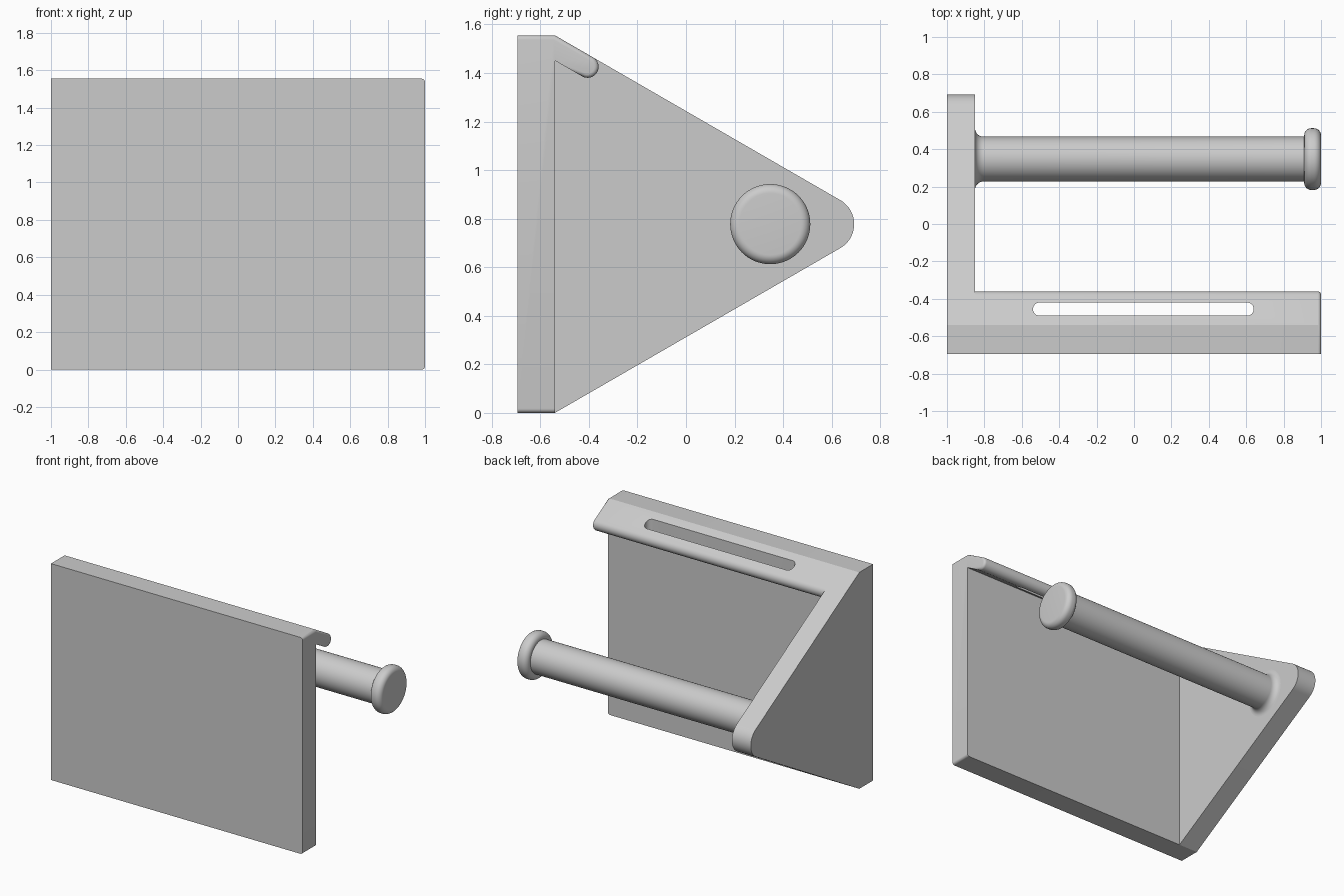
import bpy, bmesh
from math import sin, cos, tan, pi, radians
from mathutils import Vector

cube = bpy.data.objects.get("Cube")
if cube:
    bpy.data.objects.remove(cube, do_unlink=True)

grey = bpy.data.materials.new("plain grey")
grey.use_nodes = True
grey.diffuse_color = (0.6, 0.6, 0.6, 1)
grey.node_tree.nodes["Principled BSDF"].inputs["Base Color"].default_value = grey.diffuse_color

FRONT, BACK, HEIGHT = -0.695, -0.54, 1.555
LEFT, WALL = -1.0, -0.85
MID = HEIGHT / 2
SLOPE = radians(30)


def arc(cx, cy, r, start, end, steps):
    """Points on a circular arc, angles in degrees."""
    angles = [radians(start + (end - start) * i / steps) for i in range(steps + 1)]
    return [(cx + r * cos(a), cy + r * sin(a)) for a in angles]


def finish(name, bm):
    bmesh.ops.recalc_face_normals(bm, faces=bm.faces[:])
    mesh = bpy.data.meshes.new(name)
    bm.to_mesh(mesh)
    bm.free()
    mesh.materials.append(grey)
    obj = bpy.data.objects.new(name, mesh)
    bpy.context.collection.objects.link(obj)
    return obj


def prism(points, offset):
    """Extrude a closed outline of 3D points along an offset."""
    bm = bmesh.new()
    face = bm.faces.new([bm.verts.new(p) for p in points])
    new = bmesh.ops.extrude_face_region(bm, geom=[face])["geom"]
    bmesh.ops.translate(bm, vec=offset, verts=[v for v in new if isinstance(v, bmesh.types.BMVert)])
    return bm


def select_only(obj):
    bpy.ops.object.select_all(action='DESELECT')
    obj.select_set(True)
    bpy.context.view_layer.objects.active = obj


def boolean(obj, other, operation):
    mod = obj.modifiers.new(operation.lower(), 'BOOLEAN')
    mod.operation, mod.solver, mod.object = operation, 'EXACT', other
    select_only(obj)
    bpy.ops.object.modifier_apply(modifier=mod.name)
    bpy.data.objects.remove(other, do_unlink=True)


# Triangular side wall with a rounded tip
nose = 0.114
tip = BACK + MID / tan(SLOPE) - nose / sin(SLOPE)
outline = [(FRONT, 0), (BACK, 0)] + arc(tip, MID, nose, -60, 60, 20) + [(BACK, HEIGHT), (FRONT, HEIGHT)]
bracket = finish("wall_bracket", prism([(LEFT, y, z) for y, z in outline], (WALL - LEFT, 0, 0)))

# Front panel with the sloping lip, ending in a round edge
lip_r, lip_y = 0.045, -0.405
lip_z = HEIGHT - (lip_y - BACK) * tan(SLOPE) - lip_r / cos(SLOPE)
under_z = HEIGHT - 2 * lip_r / cos(SLOPE)
outline = ([(FRONT, 0), (BACK, 0), (BACK, under_z)]
           + arc(lip_y, lip_z, lip_r, -120, 60, 16) + [(BACK, HEIGHT), (FRONT, HEIGHT)])
bm = prism([(-0.9, y, z) for y, z in outline], (1.9, 0, 0))


def is_softened(edge):
    """Outer edges of the free end: bottom, top, slope and lip tip."""
    a, b = (v.co for v in edge.verts)
    if min(a.x, b.x) < 0.99:
        return False
    upper = min(a.z, b.z) > 1.3 and max(a.z, b.z) > under_z - 0.2
    underside = min(a.y, b.y) < BACK + 0.01 and min(a.z, b.z) < under_z
    upright = abs(a.z - b.z) > 0.5
    inner = min(a.y, b.y) < BACK + 0.01 and min(a.z, b.z) < HEIGHT - 0.12
    return max(a.z, b.z) < 0.01 or (upper and not (underside or upright or inner))


bmesh.ops.bevel(bm, geom=[e for e in bm.edges if is_softened(e)], offset=0.018,
                offset_type='OFFSET', segments=5, profile=0.5, affect='EDGES')
boolean(bracket, finish("front_panel", bm), 'UNION')

# Long slot cut straight down through the lip
slot = arc(0.605, -0.455, 0.035, -90, 90, 12) + arc(-0.505, -0.455, 0.035, 90, 270, 12)
boolean(bracket, finish("slot_cutter", prism([(x, y, 1.25) for x, y in slot], (0, 0, 0.5))), 'DIFFERENCE')

# Roll bar: lathe profile of flared root, shaft and rounded end knob
bar_r, knob_r, soft, flare = 0.12, 0.165, 0.038, 0.045
profile = ([(WALL - 0.02, 0), (WALL - 0.02, bar_r + flare)]
           + arc(WALL + flare, bar_r + flare, flare, 180, 270, 8)
           + [(0.91, bar_r)]
           + arc(0.91 + soft, knob_r - soft, soft, 180, 90, 8)
           + arc(1 - soft, knob_r - soft, soft, 90, 0, 8) + [(1, 0)])
bm = bmesh.new()
verts = [bm.verts.new((x, 0.347, MID + r)) for x, r in profile]
edges = [bm.edges.new(pair) for pair in zip(verts, verts[1:])]
bmesh.ops.spin(bm, geom=verts + edges, cent=(0, 0.347, MID), axis=(1, 0, 0), angle=2 * pi, steps=64)
bmesh.ops.remove_doubles(bm, verts=bm.verts[:], dist=0.0005)
bar = finish("roll_bar", bm)

for obj in (bracket, bar):
    select_only(obj)
    bpy.ops.object.shade_smooth_by_angle(angle=radians(28))
